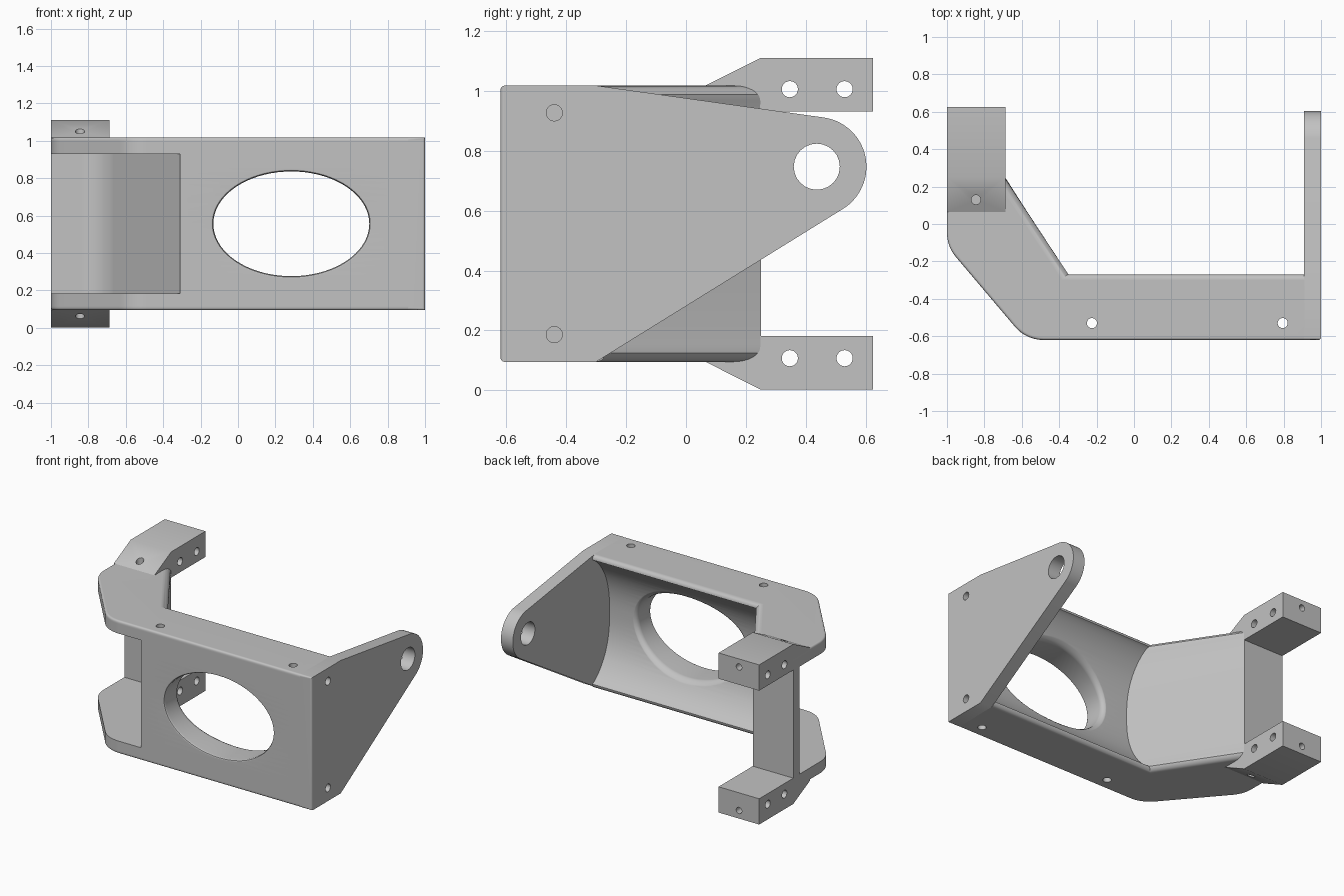
import bpy, bmesh, math

if "Cube" in bpy.data.objects:
    bpy.data.objects.remove(bpy.data.objects["Cube"])

MID, HALF = 0.5565, 0.4615          # mid height and half height of the body
Z0, Z1 = MID - HALF, MID + HALF

grey = bpy.data.materials.new("cast grey")
grey.diffuse_color = (0.54, 0.54, 0.54, 1)
grey.use_nodes = True
grey.node_tree.nodes["Principled BSDF"].inputs["Base Color"].default_value = grey.diffuse_color


def loft(name, rings):
    """Closed solid through rings with equal point counts."""
    bm = bmesh.new()
    rows = [[bm.verts.new(p) for p in r] for r in rings]
    n = len(rows[0])
    for a, b in zip(rows, rows[1:]):
        for i in range(n):
            j = (i + 1) % n
            bm.faces.new((a[i], a[j], b[j], b[i]))
    bm.faces.new(rows[0][::-1])
    bm.faces.new(rows[-1])
    bmesh.ops.recalc_face_normals(bm, faces=bm.faces[:])
    me = bpy.data.meshes.new(name)
    bm.to_mesh(me)
    bm.free()
    me.materials.append(grey)
    ob = bpy.data.objects.new(name, me)
    bpy.context.collection.objects.link(ob)
    return ob


def place(p, q, t, axis):
    return {'x': (t, p, q), 'y': (p, t, q), 'z': (p, q, t)}[axis]


def prism(name, pts, axis, a, b):
    return loft(name, [[place(p, q, t, axis) for p, q in pts] for t in (a, b)])


def arc(cx, cy, r, a0, a1, n, ry=None):
    ry = r if ry is None else ry
    return [(cx + r * math.cos(math.radians(a0 + (a1 - a0) * i / n)),
             cy + ry * math.sin(math.radians(a0 + (a1 - a0) * i / n)))
            for i in range(n + 1)]


def drill(p, q, r, axis, a, b):
    return prism("drill", arc(p, q, r, 0, 360, 24)[:-1], axis, a, b)


def activate(ob):
    bpy.ops.object.select_all(action='DESELECT')
    ob.select_set(True)
    bpy.context.view_layer.objects.active = ob


def cut(ob, cutters):
    """Subtract the cutters, remove them, then shade."""
    activate(ob)
    for c in cutters:
        m = ob.modifiers.new("cut", 'BOOLEAN')
        m.operation, m.solver, m.object = 'DIFFERENCE', 'EXACT', c
        bpy.ops.object.modifier_apply(modifier=m.name)
    for c in cutters:
        bpy.data.objects.remove(c)
    activate(ob)
    bpy.ops.object.shade_smooth_by_angle(angle=math.radians(32))
    m = ob.modifiers.new("flat faces", 'WEIGHTED_NORMAL')
    m.keep_sharp = True


def roundover(h, r):
    """Inset of a fillet of radius r at distance h from the end."""
    return r - math.sqrt(r * r - (r - h) ** 2) if h < r else 0.0


# Body: slanted leg and wall with a hollowed back, lofted upward
NX, NY, K = 0.834, 0.551, -0.437     # plane of the leg's inner face


def hollow(z):
    u = min(abs(z - MID) / (HALF - 0.03), 1)
    return (1 - u ** 2.5) ** 0.8


def back_y(z):
    return -0.27 - 0.19 * hollow(z) - roundover(HALF - abs(z - MID), 0.03)


def body_ring(z):
    h = HALF - abs(z - MID)
    f, d, lip = roundover(h, 0.015), roundover(h, 0.05), roundover(h, 0.03)
    pts = [(-1 + f, 0.25)]
    pts += arc(-0.8, -0.0466, 0.2 - f, 180, 220.3, 8)
    pts += arc(-0.484, -0.42, 0.2 - f, 220.3, 270, 8)
    pts += [(0.912, -0.62 + f), (0.912, back_y(z))]
    # inner corner sinks with the hollow, so the leg face is slightly warped
    pts.append(((K - d + NY * (0.27 + lip)) / NX + 0.02 * hollow(z), back_y(z)))
    pts.append(((K - d - NY * 0.25) / NX, 0.25))
    return [(x, y, z) for x, y in pts]


steps = [0, 0.002, 0.005, 0.009, 0.015, 0.022, 0.03, 0.034, 0.04, 0.05]
steps += [0.05 + (HALF - 0.05) * (i / 14) ** 1.3 for i in range(1, 15)]
levels = [Z0 + h for h in steps] + [Z1 - h for h in steps[-2::-1]]
body = loft("body", [body_ring(z) for z in levels])

# Pocket in the front of the leg, leaving two flanges and a thin wall
pocket = [(-1.1, 0.18)] + arc(-0.843, -0.02, 0.2, 90, 27.4, 12)
pocket += [(-0.31, -0.612), (-0.31, -0.8), (-1.1, -0.8)]
cutters = [prism("pocket", pocket, 'z', 0.183, 0.93)]

# Oval window with rounded rims front and back


def oval(e):
    return arc(0.285, MID, 0.417 + e, 0, 360, 72, 0.28 + e)[:-1]


front = [(-0.65, 0.014), (-0.62, 0.012), (-0.616, 0.005), (-0.606, 0)]
rear = [(-0.035, 0), (-0.02, 0.003), (-0.009, 0.011), (-0.002, 0.022), (0.002, 0.035)]
rings = [[(x, y, z) for x, z in oval(e)] for y, e in front]
rings += [[(x, back_y(z) + o, z) for x, z in oval(e)] for o, e in rear]
rings.append([(x, 0, z) for x, z in oval(0.035)])
cutters.append(loft("window", rings))
cutters += [drill(x, -0.53, 0.027, 'z', -0.1, 1.3) for x in (-0.225, 0.795)]
cutters += [drill(-0.845, 0.13, 0.025, 'z', a, b) for a, b in ((0.95, 1.3), (-0.2, 0.163))]
cut(body, cutters)

# Side plate with a rounded eye
profile = [(-0.62, Z0), (-0.30, Z0)] + arc(0.437, 0.747, 0.166, -58.4, 82, 28)
profile += [(-0.30, Z1), (-0.62, Z1)]
plate = prism("side_plate", profile, 'x', 0.909, 1)
bm = bmesh.new()
bm.from_mesh(plate.data)
edges = []
for e in bm.edges:
    a, b = (v.co for v in e.verts)
    outer = min(a.x, b.x) > 0.99 and max(a.y, b.y) < -0.61
    front_edge = max(a.y, b.y) < -0.61 and abs(a.z - b.z) < 0.01
    if outer or front_edge:
        edges.append(e)
bmesh.ops.bevel(bm, geom=edges, offset=0.013, segments=3, profile=0.5, affect='EDGES')
bm.to_mesh(plate.data)
bm.free()
cut(plate, [drill(0.437, 0.747, 0.077, 'x', 0.8, 1.1)]
    + [drill(-0.44, z, 0.027, 'x', 0.925, 1.1) for z in (0.927, 0.186)])

# Mounting lugs, upper and its mirror below
lug = [(0.065, 1.018), (0.25, 1.111), (0.625, 1.111), (0.625, 0.932), (0.065, 0.932)]
for name, flip in (("upper_lug", False), ("lower_lug", True)):
    def zz(z):
        return 2 * MID - z if flip else z
    ob = prism(name, [(y, zz(z)) for y, z in lug], 'x', -1, -0.688)
    cut(ob, [drill(y, zz(1.006), 0.027, 'x', -1.2, -0.5) for y in (0.347, 0.53)]
        + [drill(-0.845, zz(1.055), 0.022, 'y', 0.56, 0.8),
           drill(-0.845, 0.13, 0.025, 'z', *sorted((zz(0.95), zz(1.3))))])
